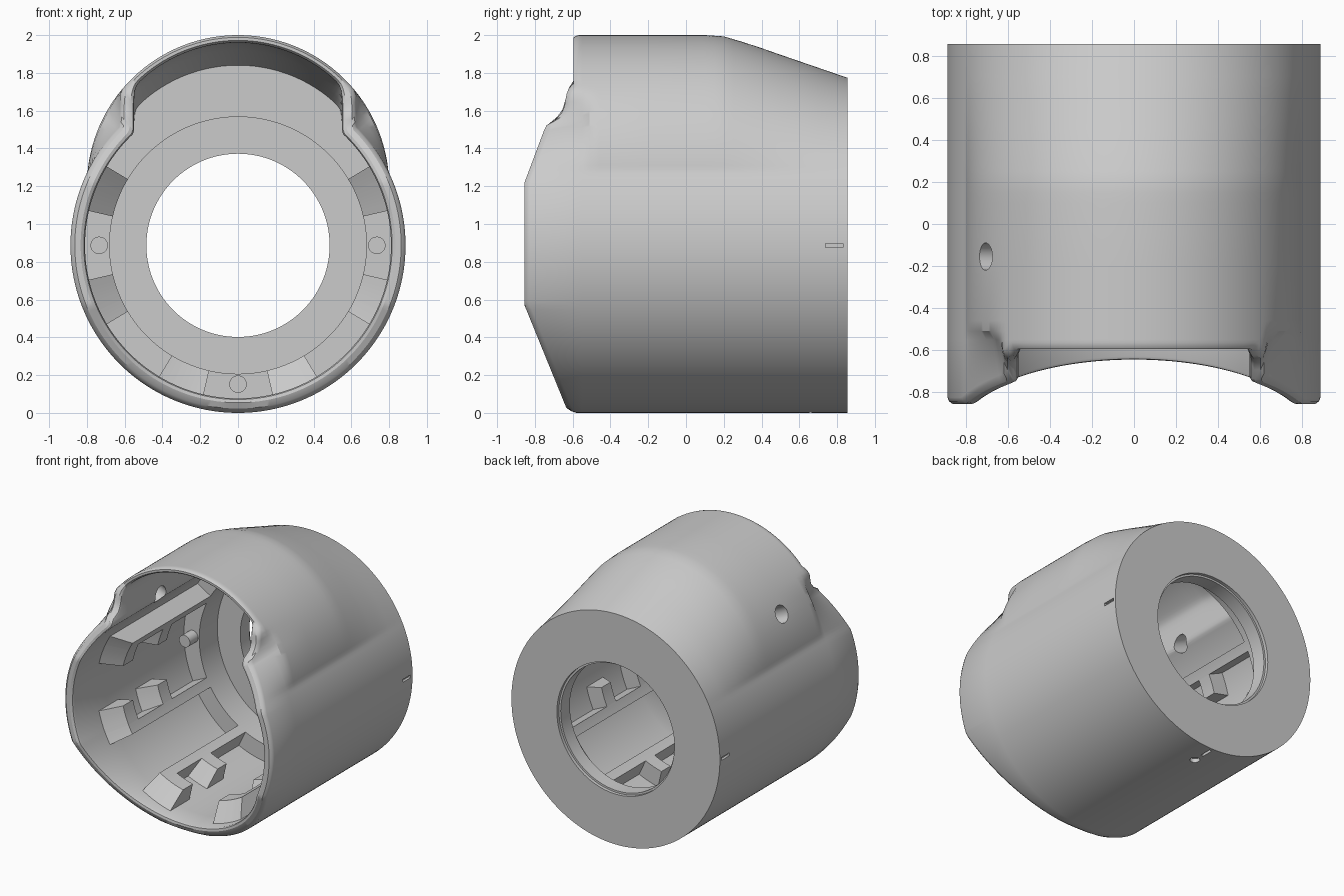
import bpy, bmesh, math
from math import sin, cos, pi, radians
from mathutils import Matrix, Vector

if "Cube" in bpy.data.objects:
    bpy.data.objects.remove(bpy.data.objects["Cube"])

CZ, R, RI, N = 0.887, 0.887, 0.81, 256


def lerp_table(pts, v):
    if v <= pts[0][0]:
        return pts[0][1]
    for (a, fa), (b, fb) in zip(pts, pts[1:]):
        if v <= b:
            return fa + (fb - fa) * (v - a) / (b - a)
    return pts[-1][1]


# Side-view outline of the front edge (z -> y) and rear fall of the hump (y -> blend)
EDGE = [(0, -.61), (.03, -.635), (.57, -.855), (1.22, -.855), (1.50, -.75), (1.53, -.735),
        (1.56, -.675), (1.61, -.645), (1.68, -.635), (1.72, -.62), (1.74, -.595)]
FALL = [(.1, 0), (.2, .03), (.3, .16), (.4, .305), (.5, .46), (.855, 1)]


def edge_y(z):
    return lerp_table(EDGE, z)


# Section outlines as radius from the main axis at angle a
def circle_hit(a, dz, rad):
    k = rad * rad - (dz * cos(a)) ** 2
    return dz * sin(a) + math.sqrt(max(k, 0))


def hull(a):
    e = math.asin(max(-1, min(1, sin(a))))
    dz, rad = 1.2 - CZ, 0.8
    tilt = math.asin((R - rad) / dz)
    if e <= tilt:
        return R
    d = R / cos(e - tilt)
    return max(R, min(d, circle_hit(a, dz, rad)))


def arch(a, base, half, rad, cz, n):
    if sin(a) < 0.3:
        return base
    top = circle_hit(a, cz - CZ, rad)
    side = half / max(abs(cos(a)), 1e-4)
    return max(base, (top ** -n + side ** -n) ** (-1 / n))


def front_outer(a):
    return min(hull(a), arch(a, R, 0.625, 0.8, 1.2, 150))


def inner(a, y):
    return arch(a, RI, 0.55, 0.76, 1.2 - .26 * lerp_table(FALL, y), 60)


def outer(a, y):
    t = lerp_table(FALL, y)
    return hull(a) * (1 - t) + R * t


# Each ring maps angle -> (radius, y); the rings close into one solid shell
def rim_ring(f, back):
    def ring(a):
        ro, ri = front_outer(a), inner(a, -.6)
        r = ro + (ri - ro) * f
        return r, edge_y(CZ + r * sin(a)) + back
    return ring


def mix_ring(y, f):
    return lambda a: (front_outer(a) * (1 - f) + hull(a) * f, y)


def plain(r, y):
    return lambda a: (r, y)


rings = [lambda a, y=y: (outer(a, y), y) for y in
         (.855, .7, .6, .5, .45, .4, .35, .3, .25, .2, .15, .1, -.2)]
rings += [mix_ring(-.46, 1), mix_ring(-.51, .9), mix_ring(-.55, .5)]
rings += [rim_ring(0, .03), rim_ring(.1, .012), rim_ring(.3, 0), rim_ring(.7, 0),
          rim_ring(.92, .01), rim_ring(1, .025)]
rings += [lambda a, y=y: (inner(a, y), y) for y in (-.45, 0, .1, .2, .3, .4, .5)]
rings += [plain(.68, .5), plain(.68, .72), plain(.485, .72), plain(.485, .83),
          plain(.5, .83), plain(.5, .855)]


def make_object(name, bm):
    bmesh.ops.recalc_face_normals(bm, faces=bm.faces[:])
    me = bpy.data.meshes.new(name)
    bm.to_mesh(me)
    bm.free()
    ob = bpy.data.objects.new(name, me)
    bpy.context.collection.objects.link(ob)
    return ob


def smooth(ob, deg=30):
    bpy.ops.object.select_all(action='DESELECT')
    ob.select_set(True)
    bpy.context.view_layer.objects.active = ob
    bpy.ops.object.shade_smooth_by_angle(angle=radians(deg))


# Housing shell
bm = bmesh.new()
grid = []
for ring in rings:
    row = []
    for i in range(N):
        a = 2 * pi * i / N
        r, y = ring(a)
        row.append(bm.verts.new((r * cos(a), y, CZ + r * sin(a))))
    grid.append(row)
for k in range(len(grid)):
    p, q = grid[k], grid[(k + 1) % len(grid)]
    for i in range(N):
        j = (i + 1) % N
        bm.faces.new((p[i], p[j], q[j], q[i]))
housing = make_object("housing", bm)


# Cutters: side hole, small bottom hole, three index slots
def add_cyl(bm, rad, length, centre, axis, seg=32):
    rot = Vector((0, 0, 1)).rotation_difference(Vector(axis)).to_matrix().to_4x4()
    bmesh.ops.create_cone(bm, cap_ends=True, segments=seg, radius1=rad, radius2=rad,
                          depth=length, matrix=Matrix.Translation(centre) @ rot)


bm = bmesh.new()
e = radians(26)
add_cyl(bm, .065, .4, (-.705, -.155, 1.575), (-cos(e), 0, sin(e)))
add_cyl(bm, .035, .06, (0, .66, 0), (0, 0, 1))
for ang in (0, 180, 270):
    a = radians(ang)
    m = (Matrix.Translation((R * cos(a), .785, CZ + R * sin(a))) @ Matrix.Rotation(-a, 4, 'Y')
         @ Matrix.Diagonal((.04, .095, .022, 1)))
    bmesh.ops.create_cube(bm, size=1, matrix=m)
cutter = make_object("hole_cutter", bm)
cutter.hide_render = True
mod = housing.modifiers.new("holes", 'BOOLEAN')
mod.operation, mod.solver, mod.object = 'DIFFERENCE', 'EXACT', cutter
bpy.context.view_layer.objects.active = housing
bpy.ops.object.modifier_apply(modifier=mod.name)
bpy.data.objects.remove(cutter)
smooth(housing)


# Inner guide ribs: a full-length rail plus two ramped teeth
def sector(bm, a0, a1, y0, y1, ramp, seg=4):
    rows = []
    for i in range(seg + 1):
        a = radians(a0 + (a1 - a0) * i / seg)
        rows.append([bm.verts.new((r * cos(a), y, CZ + r * sin(a))) for r, y in
                     ((.83, y0), (.68, y0 + ramp), (.68, y1), (.83, y1))])
    for p, q in zip(rows, rows[1:]):
        for k in range(4):
            bm.faces.new((p[k], p[(k + 1) % 4], q[(k + 1) % 4], q[k]))
    bm.faces.new(rows[0])
    bm.faces.new(rows[-1])


for name, mid in (("right", 0), ("left", 180), ("bottom", 270)):
    for side in (-1, 1):
        near, rail, far = (mid + side * d for d in (13, 25, 31))
        bm = bmesh.new()
        sector(bm, rail, far, -.58, .52, .13)
        sector(bm, near, rail, -.58, -.33, .13)
        sector(bm, near, rail, -.13, .08, .1)
        smooth(make_object(f"{name}_rib_{'a' if side < 0 else 'b'}", bm))
    # Locating pin on the rear ledge
    a = radians(mid)
    bm = bmesh.new()
    add_cyl(bm, .046, .12, (.735 * cos(a), .46, CZ + .735 * sin(a)), (0, 1, 0))
    smooth(make_object(f"{name}_pin", bm))
